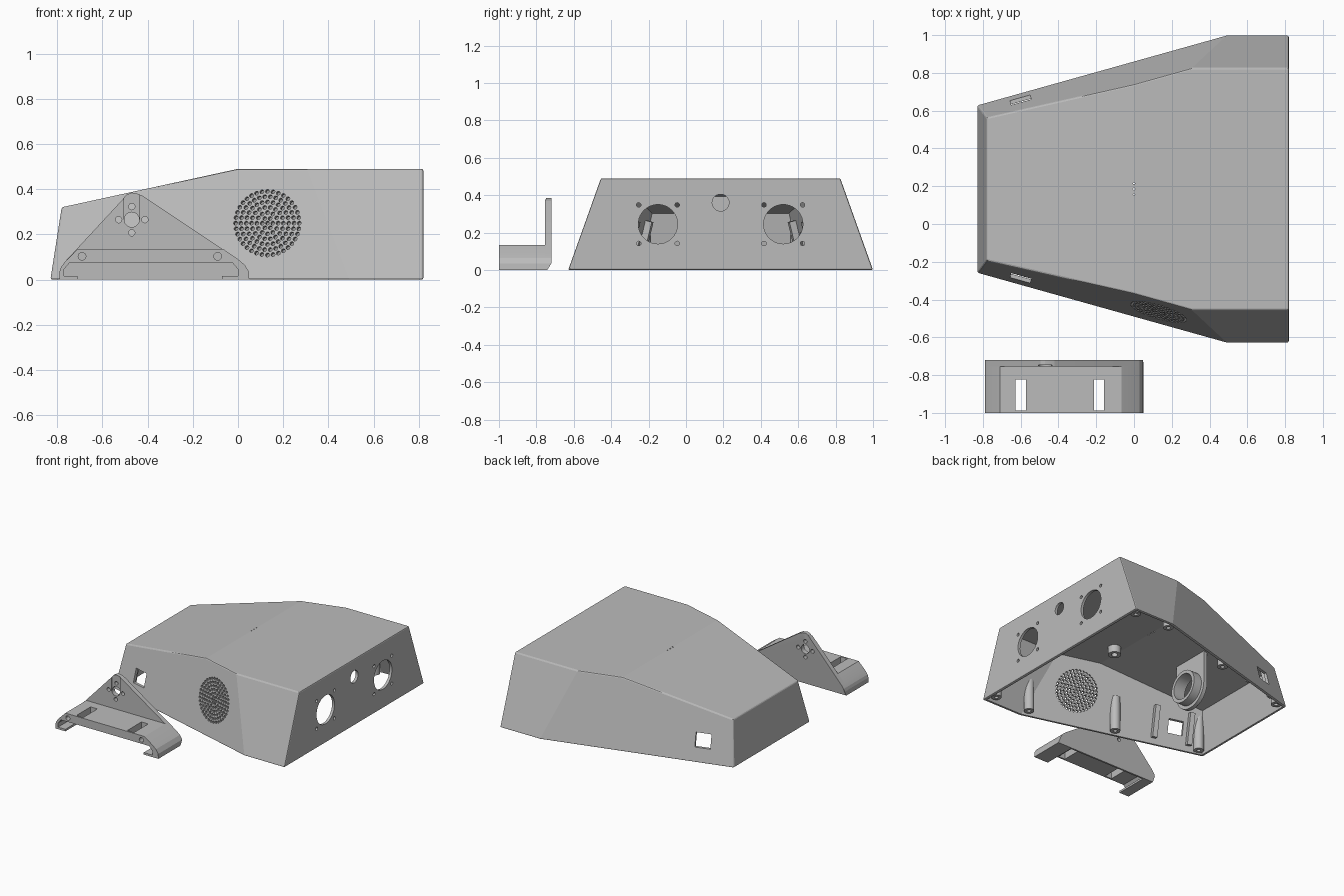
import bpy, bmesh
from math import pi, sin, cos, radians, atan
from mathutils import Vector, Matrix

if "Cube" in bpy.data.objects:
    bpy.data.objects.remove(bpy.data.objects["Cube"])

grey = bpy.data.materials.new("plain grey")
grey.use_nodes = True
grey.diffuse_color = (0.5, 0.5, 0.5, 1)
grey.node_tree.nodes["Principled BSDF"].inputs["Base Color"].default_value = (0.5, 0.5, 0.5, 1)

MID = 0.185      # centre line of the housing
WALL = 0.02
FLARE = 0.28     # plan slope of the angled side walls
LEAN = 0.25      # inward lean of the angled side walls


def add_object(name, bm):
    bmesh.ops.recalc_face_normals(bm, faces=bm.faces)
    mesh = bpy.data.meshes.new(name)
    bm.to_mesh(mesh)
    bm.free()
    mesh.materials.append(grey)
    obj = bpy.data.objects.new(name, mesh)
    bpy.context.collection.objects.link(obj)
    return obj


def boolean(obj, tool, operation="DIFFERENCE", keep=False):
    mod = obj.modifiers.new("cut", "BOOLEAN")
    mod.object, mod.operation, mod.solver = tool, operation, "EXACT"
    bpy.ops.object.select_all(action="DESELECT")
    bpy.context.view_layer.objects.active = obj
    obj.select_set(True)
    bpy.ops.object.modifier_apply(modifier=mod.name)
    if not keep:
        bpy.data.objects.remove(tool)


def cylinder(bm, centre, axis, radius, depth, sides=16):
    turn = Vector((0, 0, 1)).rotation_difference(Vector(axis)).to_matrix().to_4x4()
    bmesh.ops.create_cone(bm, cap_ends=True, segments=sides, radius1=radius, radius2=radius,
                          depth=depth, matrix=Matrix.Translation(centre) @ turn)


def box(bm, centre, size, turn=0, tilt=0):
    matrix = (Matrix.Translation(centre) @ Matrix.Rotation(turn, 4, "Z")
              @ Matrix.Rotation(tilt, 4, "X") @ Matrix.Diagonal((*size, 1)))
    bmesh.ops.create_cube(bm, size=1, matrix=matrix)


def extrude_profile(points, y0, y1):
    bm = bmesh.new()
    face = bm.faces.new([bm.verts.new((x, y0, z)) for x, z in points])
    moved = bmesh.ops.extrude_face_region(bm, geom=[face])["geom"]
    bmesh.ops.translate(bm, vec=(0, y1 - y0, 0),
                        verts=[v for v in moved if isinstance(v, bmesh.types.BMVert)])
    return bm


def housing_solid(name, inset, floor, rounded=False):
    # Convex block trimmed by each wall plane, moved inward by the inset
    bm = bmesh.new()
    bmesh.ops.create_cube(bm, size=6)
    planes = [((0, 0, 0.49), (0, 0, 1)), ((0, 0, 0.49), (-0.17, 0, 0.78)),
              ((-0.83, 0, 0), (-0.32, 0, 0.05)), ((0.82, 0, 0), (1, 0, 0))]
    for s in (-1, 1):
        planes.append(((0, MID + s * 0.677, 0), (-FLARE, s, LEAN)))
        planes.append(((0, MID + s * 0.815, 0), (0, s, 0.357)))
    planes = [(Vector(p) - Vector(n).normalized() * inset, n) for p, n in planes]
    planes.append((Vector((0, 0, floor)), (0, 0, -1)))
    for point, normal in planes:
        bmesh.ops.bisect_plane(bm, geom=bm.verts[:] + bm.edges[:] + bm.faces[:], plane_co=point,
                               plane_no=Vector(normal).normalized(), clear_outer=True)
        bmesh.ops.holes_fill(bm, edges=[e for e in bm.edges if e.is_boundary], sides=0)
    bmesh.ops.recalc_face_normals(bm, faces=bm.faces)
    if rounded:
        sharp = [e for e in bm.edges if e.calc_face_angle(0) > radians(30)]
        bmesh.ops.bevel(bm, geom=sharp, offset=0.008, segments=2, profile=0.5, affect="EDGES")
    return add_object(name, bm)


def wall_y(x, z, side):
    return MID + side * (0.677 + FLARE * x - LEAN * z)


# Hollow housing, open underneath
housing = housing_solid("housing", 0, 0, rounded=True)
boolean(housing, housing_solid("cavity", WALL, -0.1))

# Openings in the housing
bm = bmesh.new()
for s in (-1, 1):
    fan = MID + s * 0.335
    cylinder(bm, (0.82, fan, 0.245), (1, 0, 0), 0.105, 0.1, 40)
    for dy in (-0.103, 0.103):
        for dz in (-0.103, 0.103):
            cylinder(bm, (0.82, fan + dy, 0.245 + dz), (1, 0, 0), 0.012, 0.1)
    box(bm, (-0.6, wall_y(-0.6, 0.15, s), 0.15), (0.11, 0.12, 0.1), s * atan(FLARE))
cylinder(bm, (0.82, MID, 0.36), (1, 0, 0), 0.045, 0.1, 40)
for dy in (-0.03, 0, 0.03):
    cylinder(bm, (0, MID + dy, 0.49), (0, 0, 1), 0.005, 0.1, 8)
for ring in range(7):
    for i in range(max(1, ring * 6)):
        a = 2 * pi * i / max(1, ring * 6)
        x, z = 0.13 + ring * 0.0235 * cos(a), 0.25 + ring * 0.0235 * sin(a)
        cylinder(bm, (x, wall_y(x, z, -1), z), (-FLARE, -1, LEAN), 0.009, 0.08, 10)
boolean(housing, add_object("opening_cutter", bm))

# Inner fittings are trimmed so they end inside the walls
limit = housing_solid("trim_block", 0.01, 0.005)
parts = [housing]

# Screw posts
for s, side in ((-1, "right"), (1, "left")):
    for i, (x, half) in enumerate([(0.76, 0.74), (0.47, 0.74), (-0.155, 0.57), (-0.765, 0.41)]):
        bm = bmesh.new()
        cylinder(bm, (x, MID + s * half, 0.14), (0, 0, 1), 0.035, 0.26, 40)
        post = add_object(f"screw_post_{side}_{i + 1}", bm)
        hole = bmesh.new()
        cylinder(hole, (x, MID + s * half, 0.02), (0, 0, 1), 0.014, 0.12)
        boolean(post, add_object("post_hole", hole))
        boolean(post, limit, "INTERSECT", keep=True)
        parts.append(post)
    # Upright ribs beside each window
    for i, x in enumerate((-0.44, -0.69)):
        bm = bmesh.new()
        box(bm, (x, wall_y(x, 0.15, s) - s * 0.035, 0.15), (0.035, 0.045, 0.23),
            s * atan(FLARE), s * atan(LEAN))
        rib = add_object(f"window_rib_{side}_{i + 1}", bm)
        boolean(rib, limit, "INTERSECT", keep=True)
        parts.append(rib)

# Round holder hanging from the roof
HOLD = Vector((-0.36, MID, 0.155))
bm = bmesh.new()
box(bm, HOLD + Vector((0, 0, 0.17)), (0.03, 0.29, 0.34))
holder = add_object("ring_holder", bm)
for radius, shift, depth, mode in ((0.145, 0, 0.03, "UNION"), (0.12, 0.04, 0.08, "UNION"),
                                   (0.095, 0, 0.3, "DIFFERENCE")):
    bm = bmesh.new()
    cylinder(bm, HOLD + Vector((shift, 0, 0)), (1, 0, 0), radius, depth, 40)
    boolean(holder, add_object("holder_tool", bm), mode)
boolean(holder, limit, "INTERSECT", keep=True)
parts.append(holder)

# Small boss under the roof
bm = bmesh.new()
cylinder(bm, (0.065, -0.13, 0.45), (0, 0, 1), 0.045, 0.07, 40)
boss = add_object("roof_boss", bm)
bm = bmesh.new()
cylinder(bm, (0.065, -0.13, 0.42), (0, 0, 1), 0.022, 0.06, 24)
boolean(boss, add_object("boss_hole", bm))
parts.append(boss)
bpy.data.objects.remove(limit)

# Bracket: triangular upright plate
left_edge = [(-0.79, 0), (-0.79, 0.035), (-0.783, 0.055), (-0.765, 0.08)]
right_edge = [(0.0, 0.09), (0.03, 0.065), (0.048, 0.035), (0.05, 0)]
peak = [(-0.51, 0.355), (-0.495, 0.375), (-0.47, 0.385), (-0.445, 0.38), (-0.42, 0.37)]
bm = extrude_profile(left_edge + peak + right_edge, -0.755, -0.72)
for v in bm.verts:
    if v.co.z < 0.01 and v.co.y > -0.73:
        v.co.y = -0.742
plate = add_object("bracket_plate", bm)
bm = bmesh.new()
cylinder(bm, (-0.47, -0.74, 0.265), (0, 1, 0), 0.033, 0.1, 40)
for dx, dz in ((1, 0), (-1, 0), (0, 1), (0, -1)):
    cylinder(bm, (-0.47 + dx * 0.058, -0.74, 0.265 + dz * 0.058), (0, 1, 0), 0.014, 0.1)
boolean(plate, add_object("plate_holes", bm))
bm = bmesh.new()
box(bm, (-0.47, -0.76, 0.34), (0.07, 0.025, 0.15))
boolean(plate, add_object("plate_recess", bm))
parts.append(plate)

# Bracket: arched shelf with hooked feet
arch = left_edge + [(-0.71, 0.135), (-0.065, 0.135)] + right_edge
inner = [(-0.07, 0), (-0.07, 0.015), (0, 0.015), (0, 0.045), (-0.025, 0.075),
         (-0.745, 0.075), (-0.77, 0.045), (-0.77, 0.015), (-0.71, 0.015), (-0.71, 0)]
shelf = add_object("bracket_shelf", extrude_profile(arch + inner, -1.0, -0.75))
bm = bmesh.new()
for x in (-0.6, -0.185):
    box(bm, (x, -0.905, 0.1), (0.055, 0.165, 0.15))
for x in (-0.69, -0.09):
    cylinder(bm, (x, -1, 0.103), (0, 1, 0), 0.017, 0.12)
boolean(shelf, add_object("shelf_cutter", bm))
parts.append(shelf)

# Smooth the round walls, keep the creases sharp
bpy.ops.object.select_all(action="DESELECT")
for obj in parts:
    obj.select_set(True)
bpy.context.view_layer.objects.active = housing
bpy.ops.object.shade_smooth_by_angle(angle=radians(11))
